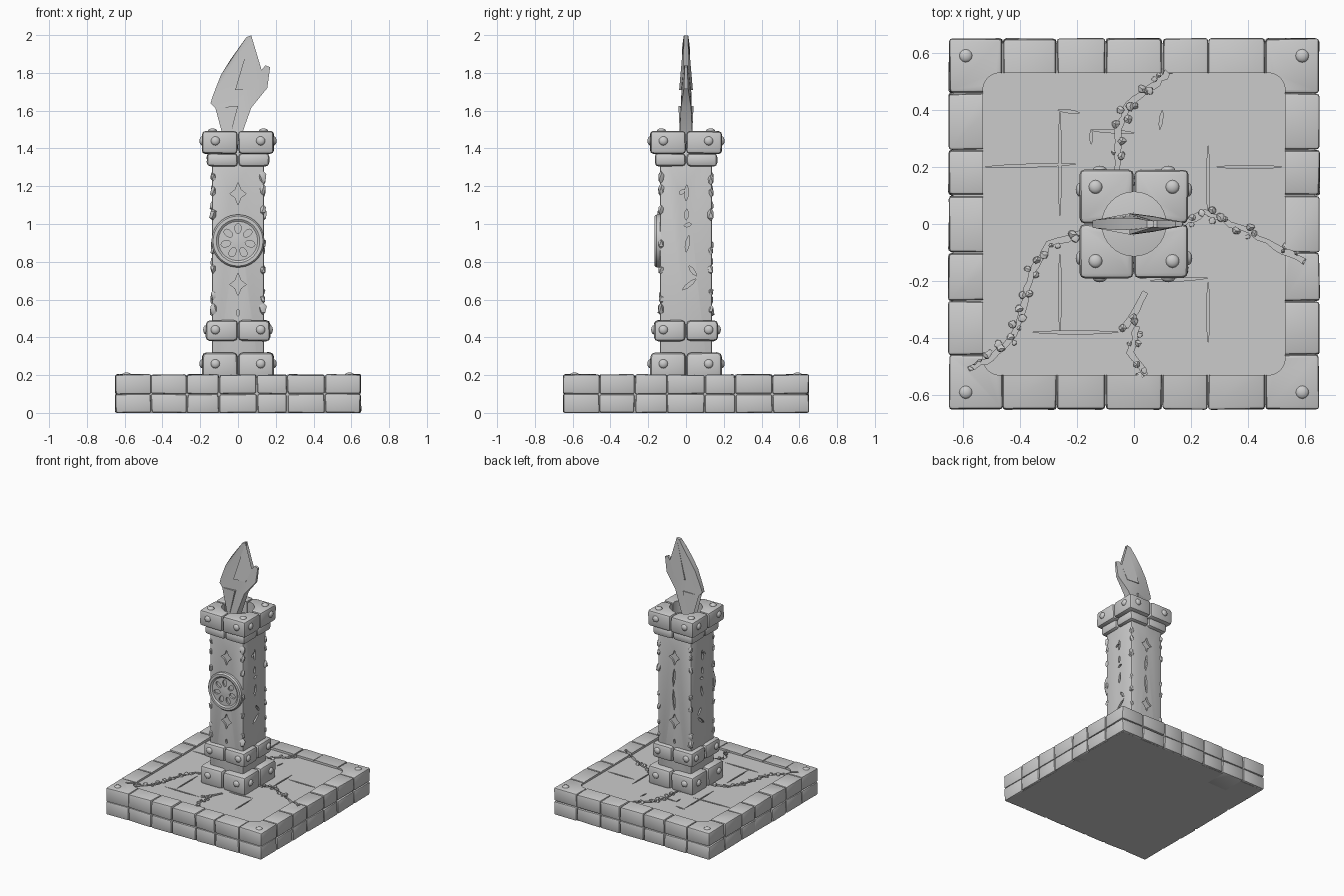
import bpy, bmesh, math, random
from mathutils import Vector, Matrix

random.seed(4)
if "Cube" in bpy.data.objects:
    bpy.data.objects.remove(bpy.data.objects["Cube"])

stone = bpy.data.materials.new("grey_stone")
stone.use_nodes = True
GREY = (0.6, 0.6, 0.6, 1)
stone.diffuse_color = GREY
stone.node_tree.nodes["Principled BSDF"].inputs["Base Color"].default_value = GREY


def make(name, bm, cutters=(), angle=35):
    """Turn a bmesh into a finished object, cut by the given helper objects."""
    bmesh.ops.recalc_face_normals(bm, faces=bm.faces)
    me = bpy.data.meshes.new(name)
    bm.to_mesh(me)
    bm.free()
    me.materials.append(stone)
    ob = bpy.data.objects.new(name, me)
    bpy.context.collection.objects.link(ob)
    for c in cutters:
        mod = ob.modifiers.new("cut", 'BOOLEAN')
        mod.object, mod.solver, mod.use_self = c, 'EXACT', True
    if cutters:
        dg = bpy.context.evaluated_depsgraph_get()
        cut = bpy.data.meshes.new_from_object(ob.evaluated_get(dg))
        ob.modifiers.clear()
        ob.data = cut
    bpy.ops.object.select_all(action='DESELECT')
    ob.select_set(True)
    bpy.context.view_layer.objects.active = ob
    bpy.ops.object.shade_smooth_by_angle(angle=math.radians(angle))
    return ob


def cutter(name, bm):
    ob = make(name, bm)
    ob.hide_render = True
    ob.hide_set(True)
    return ob


def box(bm, lo, hi, bevel=0.0, jitter=0.0):
    """Rounded block between two corners, slightly uneven."""
    lo, hi = Vector(lo), Vector(hi)
    vs = bmesh.ops.create_cube(bm, size=1)["verts"]
    for v in vs:
        v.co = (lo + hi) / 2 + v.co * (hi - lo)
        v.co += Vector([random.uniform(-jitter, jitter) for _ in range(3)])
        v.co.z = max(v.co.z, 0)
    if bevel:
        edges = list({e for v in vs for e in v.link_edges})
        bmesh.ops.bevel(bm, geom=edges, offset=bevel, segments=2, profile=0.5, affect='EDGES')


def prism(bm, pts, place):
    """Extrude a 2D outline; place(u, v, w) gives the 3D point, w is 0 or 1."""
    a = [bm.verts.new(place(u, v, 0)) for u, v in pts]
    b = [bm.verts.new(place(u, v, 1)) for u, v in pts]
    bm.faces.new(a)
    bm.faces.new(b[::-1])
    for i in range(len(a)):
        j = (i + 1) % len(a)
        bm.faces.new((a[i], b[i], b[j], a[j]))


def lump(bm, at, size, squash=(1, 1, 1)):
    vs = bmesh.ops.create_icosphere(bm, subdivisions=1, radius=size)["verts"]
    for v in vs:
        v.co = Vector(at) + v.co * Vector(squash) * random.uniform(0.8, 1.2)


def stud(bm, at, axis, r=0.024):
    rot = Vector((0, 0, 1)).rotation_difference(Vector(axis)).to_matrix().to_4x4()
    mat = Matrix.Translation(at) @ rot @ Matrix.Diagonal((1, 1, 0.6, 1))
    bmesh.ops.create_uvsphere(bm, u_segments=12, v_segments=8, radius=r, matrix=mat)


def stroke(p, q, w):
    """Pointed sliver from p to q."""
    p, q = Vector(p), Vector(q)
    d = q - p
    n = Vector((-d.y, d.x)).normalized() * w
    return [p, p + d * 0.3 + n, p + d * 0.7 + n, q, p + d * 0.7 - n, p + d * 0.3 - n]


def crack(path, w):
    """Jagged closed outline around a path."""
    mid = []
    for p, q in zip(path, path[1:]):
        p, q = Vector(p), Vector(q)
        mid += [p.lerp(q, t / 4) for t in range(4)]
    mid.append(Vector(path[-1]))
    left, right = [], []
    for i, p in enumerate(mid):
        d = mid[min(i + 1, len(mid) - 1)] - mid[max(i - 1, 0)]
        n = Vector((-d.y, d.x)).normalized()
        p = p + n * random.uniform(-0.004, 0.004)
        left.append(p + n * w * random.uniform(0.5, 1.1))
        right.append(p - n * w * random.uniform(0.5, 1.1))
    return left + right[::-1]


# Helper cuts for the floor: cracks and flagstone joints
paths = [[(-0.17, -0.03), (-0.3, -0.07), (-0.36, -0.17), (-0.39, -0.29), (-0.42, -0.39), (-0.5, -0.47), (-0.58, -0.51)],
         [(0.17, 0), (0.25, 0.04), (0.37, -0.01), (0.5, -0.08), (0.6, -0.13)],
         [(-0.06, 0.17), (-0.055, 0.33), (-0.02, 0.42), (0.07, 0.48), (0.12, 0.53)],
         [(0.04, -0.24), (-0.03, -0.36)], [(0.01, -0.36), (-0.01, -0.45), (0.04, -0.53)]]
joints = [((-0.26, 0.4), (-0.26, 0.02)), ((-0.26, -0.1), (-0.26, -0.38)), ((-0.53, 0.2), (-0.2, 0.21)),
          ((0.26, 0.28), (0.26, 0.02)), ((0.26, -0.2), (0.26, -0.42)), ((0.28, 0.2), (0.53, 0.2)),
          ((-0.36, -0.38), (-0.05, -0.38)), ((0.05, -0.2), (0.26, -0.19)), ((-0.16, 0.33), (0, 0.32)),
          ((-0.15, 0.33), (-0.15, 0.28)), ((0.1, 0.4), (0.09, 0.33)), ((-0.27, 0.4), (-0.19, 0.39))]
bm = bmesh.new()
for path in paths:
    prism(bm, crack(path, 0.012), lambda u, v, w: (u, v, 0.165 + 0.06 * w))
crack_cut = cutter("crack_cutter", bm)
bm = bmesh.new()
for p, q in joints:
    prism(bm, stroke(p, q, 0.005), lambda u, v, w: (u, v, 0.177 + 0.04 * w))
joint_cut = cutter("joint_cutter", bm)

# Sunken floor
bm = bmesh.new()
box(bm, (-0.635, -0.635, 0), (0.635, 0.635, 0.188))
make("floor_slab", bm, [crack_cut, joint_cut])

# Two courses of edge blocks, hollowed by a rounded square
bm = bmesh.new()
outline = [(sx * 0.47 + 0.06 * math.cos(a), sy * 0.47 + 0.06 * math.sin(a))
           for k, (sx, sy) in enumerate([(1, 1), (-1, 1), (-1, -1), (1, -1)])
           for a in [math.pi / 2 * (k + i / 6) for i in range(7)]]
prism(bm, outline, lambda u, v, w: (u, v, 0.17 + 0.1 * w))
rim_cut = cutter("rim_cutter", bm)
bm = bmesh.new()
splits = [-0.65, -0.46, -0.27, -0.1, 0.1, 0.26, 0.46, 0.65]
g = 0.002
for z0, z1 in ((0, 0.099), (0.101, 0.203)):
    for side in (-1, 1):
        lo, hi = sorted((side * 0.65, side * 0.46))
        for i, (a, b) in enumerate(zip(splits, splits[1:])):
            box(bm, (a + g, lo, z0), (b - g, hi, z1), 0.01, 0.003)
            if 0 < i < 6:
                box(bm, (lo, a + g, z0), (hi, b - g, z1), 0.01, 0.003)
make("edge_blocks", bm, [rim_cut, crack_cut])

# Corner studs and crumbs beside the cracks
bm = bmesh.new()
for x in (-0.59, 0.59):
    for y in (-0.59, 0.59):
        stud(bm, (x, y, 0.2), (0, 0, 1))
make("corner_studs", bm)
bm = bmesh.new()
for path in paths:
    for p, q in zip(path, path[1:]):
        for _ in range(4):
            c = Vector(p).lerp(Vector(q), random.random())
            c += Vector((random.choice((-1, 1)) * 0.014, random.choice((-1, 1)) * 0.012))
            lump(bm, (c.x, c.y, 0.19), random.uniform(0.007, 0.014), (1.2, 1.2, 0.9))
make("crumbs", bm)

# Helper cuts for the shaft: stars front and back, rune strokes on the sides
H = 0.138
bm = bmesh.new()
for s in (-1, 1):
    face = lambda u, v, w: (u, s * (H - 0.014 + 0.04 * w), v)
    for zc in (1.16, 0.68):
        star = [(r * 0.72 * math.sin(k * math.pi / 4), zc + r * math.cos(k * math.pi / 4))
                for k, r in enumerate([0.06, 0.03] * 4)]
        prism(bm, star, face)
        prism(bm, stroke((0, zc - 0.13), (0, zc - 0.17), 0.008), face)
    if s > 0:
        prism(bm, stroke((0, 0.76), (0.01, 0.92), 0.009), face)
        prism(bm, stroke((0.01, 0.94), (0, 1.08), 0.009), face)
    flank = lambda u, v, w: (s * (H - 0.014 + 0.04 * w), u, v)
    for p, q in (((-0.02, 0.65), (0.055, 0.71)), ((0.055, 0.725), (0.015, 0.78)), ((0, 0.85), (0.015, 0.94)),
                 ((-0.01, 0.99), (0.03, 1.0)), ((0, 1.02), (0.005, 1.08)), ((0, 1.12), (0.005, 1.21)),
                 ((-0.035, 1.16), (-0.005, 1.18))):
        prism(bm, stroke(p, q, 0.009), flank)
mark_cut = cutter("mark_cutter", bm)

# Shaft with chipped corners
bm = bmesh.new()
box(bm, (-H, -H, 0.1), (H, H, 1.4), 0.012)
make("shaft", bm, [mark_cut])
bm = bmesh.new()
for sx in (-1, 1):
    for sy in (-1, 1):
        for z in (0.53, 0.62, 0.78, 0.87, 1.07, 1.17, 1.25):
            z += random.uniform(-0.03, 0.03)
            lump(bm, (sx * 0.131, sy * 0.131, z), random.uniform(0.014, 0.021), (1, 1, 1.7))
make("corner_chips", bm)

# Banded collars, each of four quarter blocks with studs
bm = bmesh.new()
bmesh.ops.create_cone(bm, cap_ends=True, segments=40, radius1=0.112, radius2=0.112, depth=0.3,
                      matrix=Matrix.Translation((0, 0, 1.54)))
bowl_cut = cutter("bowl_cutter", bm)
collars = [("foot_collar", 0.19, 0.18, 0.32, 0.26, 0.024), ("lower_collar", 0.17, 0.38, 0.49, 0.44, 0.022),
           ("upper_collar", 0.165, 1.305, 1.375, 0, 0.02), ("cap", 0.19, 1.372, 1.492, 1.44, 0.022)]
for name, half, z0, z1, zs, bev in collars:
    bm = bmesh.new()
    studs = bmesh.new()
    for sx in (-1, 1):
        for sy in (-1, 1):
            xs, ys = sorted((sx * g, sx * half)), sorted((sy * g, sy * half))
            box(bm, (xs[0], ys[0], z0), (xs[1], ys[1], z1), bev if name != "cap" else 0.018, 0.002)
            if zs:
                stud(studs, (sx * 0.12, sy * half, zs), (0, sy, 0))
                stud(studs, (sx * half, sy * 0.12, zs), (sx, 0, 0))
            if name == "cap":
                stud(studs, (sx * 0.135, sy * 0.13, z1), (0, 0, 1))
    make(name, bm, [bowl_cut] if name == "cap" else [])
    make(name + "_studs", studs)

# Round emblem with seven petal hollows
bm = bmesh.new()
for k in range(7):
    a = math.tau * k / 7
    petal = [(0.017 * math.sin(t), 0.068 - 0.024 * math.cos(t) * (1 if math.cos(t) < 0 else 1.2))
             for t in [math.tau * i / 10 for i in range(10)]]
    turned = [(u * math.cos(a) + v * math.sin(a), v * math.cos(a) - u * math.sin(a)) for u, v in petal]
    prism(bm, turned, lambda u, v, w: (u, -0.147 - 0.05 * w, 0.91 + v))
petal_cut = cutter("petal_cutter", bm)
bm = bmesh.new()
profile = [(0, 0), (0.14, 0), (0.14, 0.026), (0.132, 0.036), (0.115, 0.036), (0.104, 0.028), (0.03, 0.03), (0, 0.034)]
vs = [bm.verts.new((r, -0.13 - d, 0.91)) for r, d in profile]
es = [bm.edges.new(pair) for pair in zip(vs, vs[1:])]
bmesh.ops.spin(bm, geom=vs + es, cent=(0, 0, 0.91), axis=(0, 1, 0), angle=math.tau, steps=40)
bmesh.ops.remove_doubles(bm, verts=bm.verts, dist=0.0005)
make("emblem", bm, [petal_cut])

# Forked blade, thick at the fork and thin along its outer edges
blade = [(0.07, 1.998), (0.045, 1.99), (0.01, 1.94), (-0.04, 1.87), (-0.09, 1.79), (-0.135, 1.675), (-0.145, 1.64),
         (-0.12, 1.615), (0, 1.625), (-0.06, 1.39), (-0.01, 1.39), (0.07, 1.615), (0.155, 1.72), (0.17, 1.83),
         (0.145, 1.84), (0.125, 1.815), (0.08, 1.71), (-0.015, 1.71)]


def blade_point(u, v, w):
    thick = 0.04 * (1 - 0.75 * min(1, abs(u) / 0.16)) * (1 - 0.6 * max(0, v - 1.7) / 0.3)
    return (u, thick * (2 * w - 1), v)


bm = bmesh.new()
prism(bm, blade, blade_point)
bmesh.ops.triangulate(bm, faces=bm.faces)
make("forked_blade", bm, angle=20)
